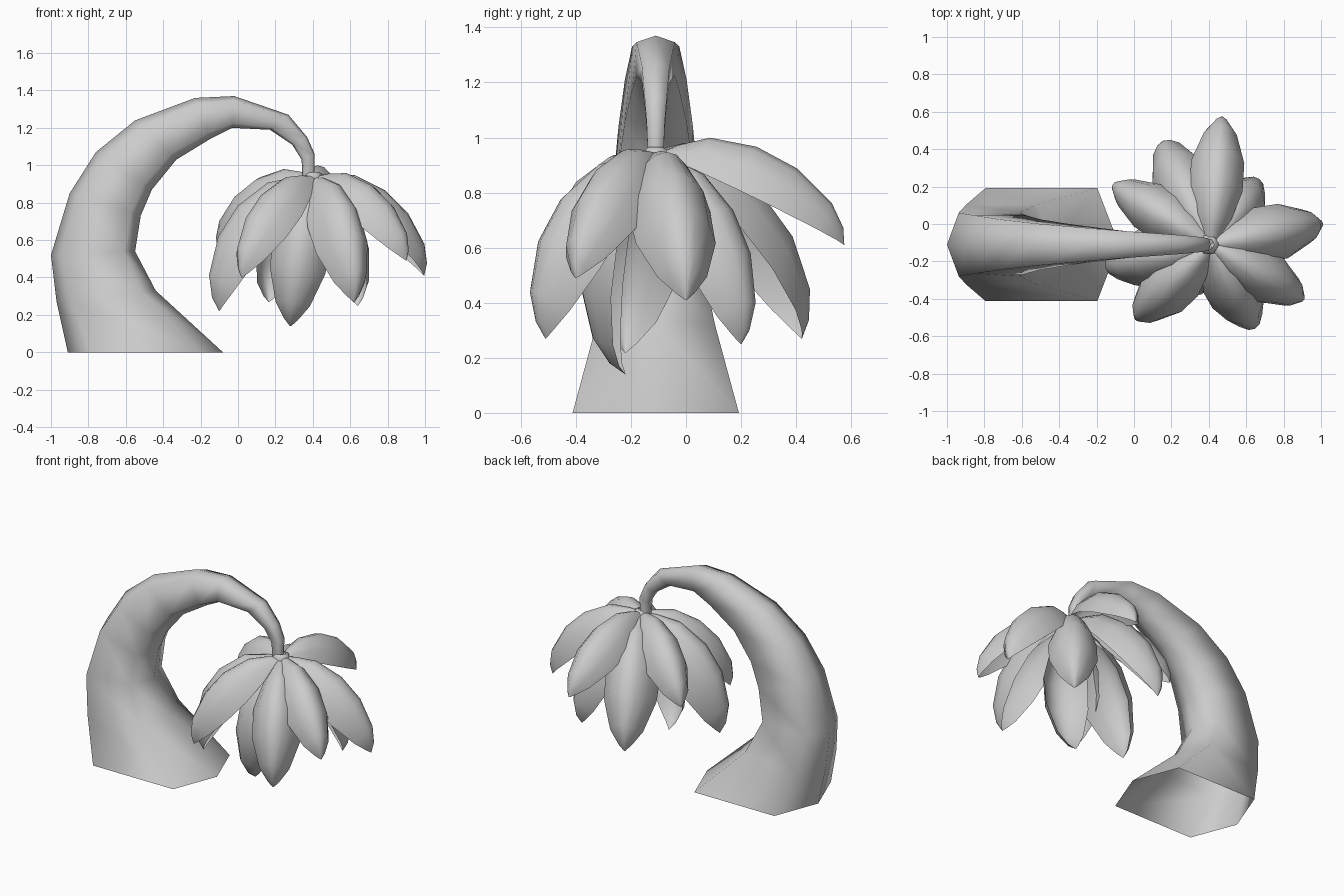
import bpy
import bmesh
import math
from mathutils import Vector

cube = bpy.data.objects.get("Cube")
if cube:
    bpy.data.objects.remove(cube, do_unlink=True)

grey = bpy.data.materials.new("soft_grey")
grey.use_nodes = True
grey.diffuse_color = (0.6, 0.6, 0.6, 1)
grey.node_tree.nodes["Principled BSDF"].inputs["Base Color"].default_value = (0.6, 0.6, 0.6, 1)

MID_Y = -0.11


def loft(name, rings, closed, angle):
    """Skin a list of point rows with quads."""
    bm = bmesh.new()
    rows = [[bm.verts.new(p) for p in ring] for ring in rings]
    for a, b in zip(rows, rows[1:]):
        n = len(a)
        for i in range(n if closed else n - 1):
            j = (i + 1) % n
            bm.faces.new((a[i], a[j], b[j], b[i]))
    bmesh.ops.remove_doubles(bm, verts=bm.verts, dist=0.0005)
    if closed:
        bmesh.ops.recalc_face_normals(bm, faces=bm.faces)
    mesh = bpy.data.meshes.new(name)
    bm.to_mesh(mesh)
    bm.free()
    mesh.materials.append(grey)
    obj = bpy.data.objects.new(name, mesh)
    bpy.context.collection.objects.link(obj)
    bpy.ops.object.select_all(action="DESELECT")
    obj.select_set(True)
    bpy.context.view_layer.objects.active = obj
    bpy.ops.object.shade_smooth_by_angle(angle=math.radians(angle))
    return obj


# Curved six-sided stem: outer x, z, inner x, z, half width
stem = [
    (-.91, 0, -.08, 0, .302), (-.97, .27, -.44, .33, .215),
    (-1, .52, -.55, .54, .17), (-.9, .85, -.52, .73, .155),
    (-.76, 1.07, -.46, .87, .135), (-.55, 1.24, -.33, 1.03, .112),
    (-.23, 1.36, -.15, 1.14, .086), (-.02, 1.37, -.03, 1.2, .07),
    (.27, 1.27, .17, 1.19, .05), (.37, 1.15, .29, 1.11, .04),
    (.41, 1.06, .34, 1.03, .033), (.41, .93, .345, .93, .028),
]
section = [(0, 0), (.14, 1), (.86, 1), (1, 0), (.86, -1), (.14, -1)]
rings = []
for ox, oz, ix, iz, half in stem:
    rings.append([(ox + (ix - ox) * t, MID_Y + half * s, oz + (iz - oz) * t)
                  for t, s in section])
loft("stem", rings, True, 80)

# Small knot where the petals meet the stem
hub = [(.03, .965), (.055, .95), (.052, .91), (.002, .89)]
loft("flower_hub", [[(.4 + r * math.cos(k * math.pi / 3),
                      MID_Y + r * math.sin(k * math.pi / 3), z)
                     for k in range(6)] for r, z in hub], True, 60)

# Cupped petals: along the chord, bulge, half width (shares of length)
outline = [(0, 0, .03), (.08, .09, .065), (.2, .19, .13), (.42, .25, .19),
           (.64, .24, .185), (.86, .16, .115), (.96, .075, .045), (1, 0, .004)]
across = [(-1, 0), (-.75, .55), (-.35, .91), (0, 1), (.35, .91), (.75, .55), (1, 0)]
base = Vector((.41, MID_Y, .94))


def petal(name, tip, fullness=1, rim=.1, lean=None):
    """Rim is how far the side edges follow the bulge of the middle."""
    chord = Vector(tip) - base
    length = chord.length
    along = chord.normalized()
    ref = Vector(lean) if lean else Vector((chord.x, chord.y, 0)).normalized() + Vector((0, 0, 1))
    out = (ref - along * ref.dot(along)).normalized()
    side = along.cross(out)
    rows = []
    for t, bulge, width in outline:
        rows.append([base + length * (along * t + side * width * s
                                      + out * bulge * fullness * (rim + (1 - rim) * lift))
                     for s, lift in across])
    loft(name, rows, False, 80)


# Tip position and fullness of each petal
petals = [((.47, .575, .61), .96), ((.165, .42, .27), 1), ((.64, .2, .25), .95),
          ((.995, .0, .41), 1), ((.9, -.4, .49), 1), ((.62, -.51, .27), 1.12),
          ((.02, -.5, .4), 1), ((-.11, .21, .56), 1), ((-.1, -.22, .22), 1.12)]
for i, (tip, fullness) in enumerate(petals, 1):
    petal(f"petal_{i}", tip, fullness)
petal("petal_10", (.28, -.22, .14), 1.05, .35, (-.1, -1, .3))
